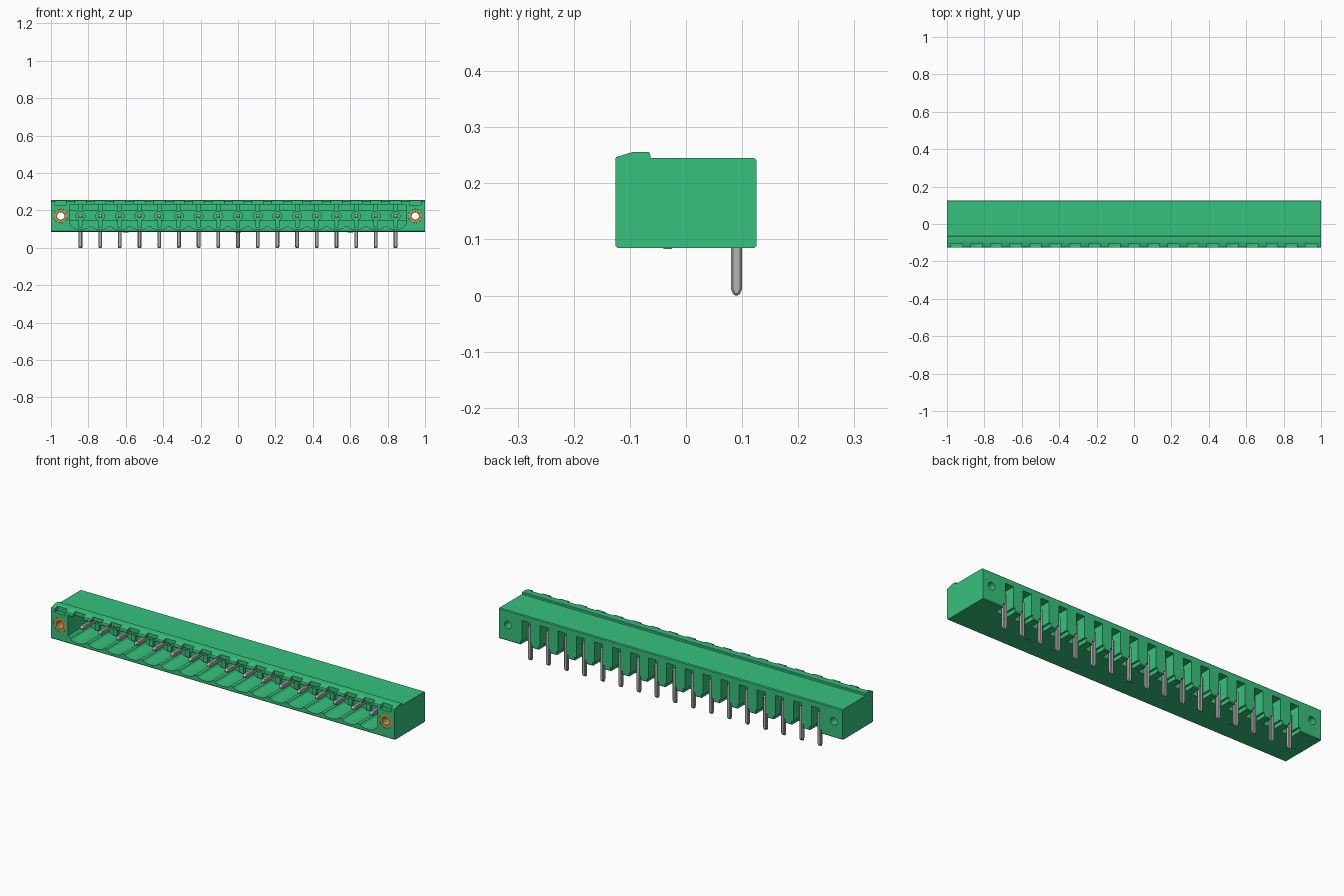
import bpy, bmesh, math
from mathutils import Vector

cube = bpy.data.objects.get("Cube")
if cube:
    bpy.data.objects.remove(cube, do_unlink=True)

PITCH = 0.1053
POLES = [(i - 8) * PITCH for i in range(17)]
FLANGE_X = 9 * PITCH
PIN_Z = 0.17


def material(name, rgb, metallic=0.0):
    m = bpy.data.materials.new(name)
    m.use_nodes = True
    m.diffuse_color = (*rgb, 1)
    m.node_tree.nodes["Principled BSDF"].inputs["Base Color"].default_value = (*rgb, 1)
    return m


GREEN = material("green_plastic", (0.037, 0.533, 0.202))
STEEL = material("grey_metal", (0.46, 0.46, 0.46))
BRASS = material("brass", (0.53, 0.32, 0.08))


def prism(bm, pts, axis, a, b):
    """Extrude a 2D outline along x (outline in y, z) or y (outline in x, z)."""
    def place(p, t):
        return Vector((t, p[0], p[1])) if axis == "x" else Vector((p[0], t, p[1]))
    lo = [bm.verts.new(place(p, a)) for p in pts]
    hi = [bm.verts.new(place(p, b)) for p in pts]
    bm.faces.new(lo)
    bm.faces.new(hi[::-1])
    for i in range(len(pts)):
        j = (i + 1) % len(pts)
        bm.faces.new((lo[i], hi[i], hi[j], lo[j]))


def rect(x0, x1, z0, z1):
    return [(x0, z0), (x1, z0), (x1, z1), (x0, z1)]


def circle(x, z, r, n=24):
    return [(x + r * math.cos(2 * math.pi * i / n), z + r * math.sin(2 * math.pi * i / n))
            for i in range(n)]


def build(name, shapes, mat=None):
    """Object from a list of (outline, axis, start, end)."""
    bm = bmesh.new()
    for s in shapes:
        prism(bm, *s)
    bmesh.ops.recalc_face_normals(bm, faces=bm.faces)
    me = bpy.data.meshes.new(name)
    bm.to_mesh(me)
    bm.free()
    ob = bpy.data.objects.new(name, me)
    bpy.context.collection.objects.link(ob)
    if mat:
        me.materials.append(mat)
    return ob


def activate(ob):
    bpy.ops.object.select_all(action="DESELECT")
    ob.select_set(True)
    bpy.context.view_layer.objects.active = ob


def cut(ob, shapes):
    cutter = build("cutter", shapes, GREEN)
    cutter.hide_render = True
    mod = ob.modifiers.new("cut", "BOOLEAN")
    mod.operation, mod.solver, mod.object = "DIFFERENCE", "EXACT", cutter
    activate(ob)
    bpy.ops.object.modifier_apply(modifier=mod.name)
    bpy.data.objects.remove(cutter, do_unlink=True)


# Housing: side outline with the raised ridge along the front top
side = [(-0.122, 0.085), (0.122, 0.085), (0.126, 0.089), (0.126, 0.241), (0.122, 0.245),
        (-0.063, 0.245), (-0.064, 0.253), (-0.067, 0.256), (-0.094, 0.256),
        (-0.124, 0.247), (-0.126, 0.244), (-0.126, 0.089)]
housing = build("housing", [(side, "x", -1, 1)], GREEN)

# Front cavity with one shallow trough in the floor for each pole
cavity = [(-0.9, 0.232), (0.9, 0.232), (0.9, 0.128), (0.89, 0.116)]
for x in reversed(POLES):
    for i in range(7):
        a = math.pi * i / 6
        cavity.append((x + 0.044 * math.cos(a), 0.115 - 0.015 * math.sin(a)))
cavity += [(-0.89, 0.116), (-0.9, 0.128)]
cut(housing, [(cavity, "y", -0.2, 0.045)])

# Coding notches in the front top edge
cut(housing, [(rect(x - 0.03, x + 0.03, 0.228, 0.3), "y", -0.2, -0.105)
              for x in POLES + [-FLANGE_X, FLANGE_X]])

# Rear pin slots, wider at the foot
slots = []
for x in POLES:
    slots.append(([(x - 0.034, 0.05), (x + 0.034, 0.05), (x + 0.034, 0.105), (x + 0.024, 0.105),
                   (x + 0.024, 0.215), (x - 0.024, 0.215), (x - 0.024, 0.105),
                   (x - 0.034, 0.105)], "y", 0.07, 0.2))
cut(housing, slots)

# Small pockets above the pins in the slots
cut(housing, [(rect(x - 0.01, x + 0.01, 0.188, 0.207), "y", 0.056, 0.08) for x in POLES])

# Flange screw holes: wide seat in front, narrow bore through
cut(housing, [(circle(s * FLANGE_X, PIN_Z, 0.037), "y", -0.2, 0.0) for s in (-1, 1)])
cut(housing, [(circle(s * FLANGE_X, PIN_Z, 0.02), "y", -0.2, 0.2) for s in (-1, 1)])

# Raised band across the cavity back with a round recess at each pole
band = build("cavity_back_band", [(rect(-0.9, 0.9, 0.145, 0.2), "y", 0.025, 0.047)], GREEN)
cut(band, [(circle(x, PIN_Z, 0.024, 16), "y", 0.0, 0.036) for x in POLES])

# Vertical ribs on the cavity back above and below each pole
build("cavity_ribs", [(rect(x - 0.012, x + 0.012, z0, z1), "y", 0.03, 0.046)
                      for x in POLES for z0, z1 in ((0.199, 0.233), (0.11, 0.146))], GREEN)

# Low standoff feet underneath
build("standoff_feet", [(rect(x - 0.015, x + 0.015, 0.083, 0.087), "y", -0.04, -0.025)
                        for x in (-0.6, 0.0, 0.6)], GREEN)

# Threaded inserts: brass tubes in the flange seats
for name, s in (("left_insert", 1), ("right_insert", -1)):
    tube = build(name, [(circle(s * FLANGE_X, PIN_Z, 0.0365), "y", -0.125, -0.001)], BRASS)
    cut(tube, [(circle(s * FLANGE_X, PIN_Z, 0.021), "y", -0.3, 0.2)])
    tube.data.materials.clear()
    tube.data.materials.append(BRASS)
    for p in tube.data.polygons:
        p.material_index = 0

# Bent contact pins, sharing one mesh
outline = [(-0.1, 0.164), (-0.092, 0.16), (0.08, 0.16), (0.08, 0.012), (0.085, 0.0),
           (0.095, 0.0), (0.1, 0.012), (0.1, 0.174), (0.094, 0.18), (-0.092, 0.18), (-0.1, 0.176)]
pin = build("contact_pin_1", [(outline, "x", -0.01, 0.01)], STEEL)
bev = pin.modifiers.new("edge", "BEVEL")
bev.width, bev.segments, bev.limit_method = 0.0035, 1, "ANGLE"
bev.angle_limit = math.radians(60)
activate(pin)
bpy.ops.object.modifier_apply(modifier=bev.name)
pin.location.x = POLES[0]
for i, x in enumerate(POLES[1:], 2):
    ob = bpy.data.objects.new(f"contact_pin_{i}", pin.data)
    ob.location.x = x
    bpy.context.collection.objects.link(ob)

# Smooth the round bores, keep every edge crisp
for name in ("housing", "left_insert", "right_insert", "cavity_back_band"):
    activate(bpy.data.objects[name])
    bpy.ops.object.shade_smooth_by_angle(angle=math.radians(25))
